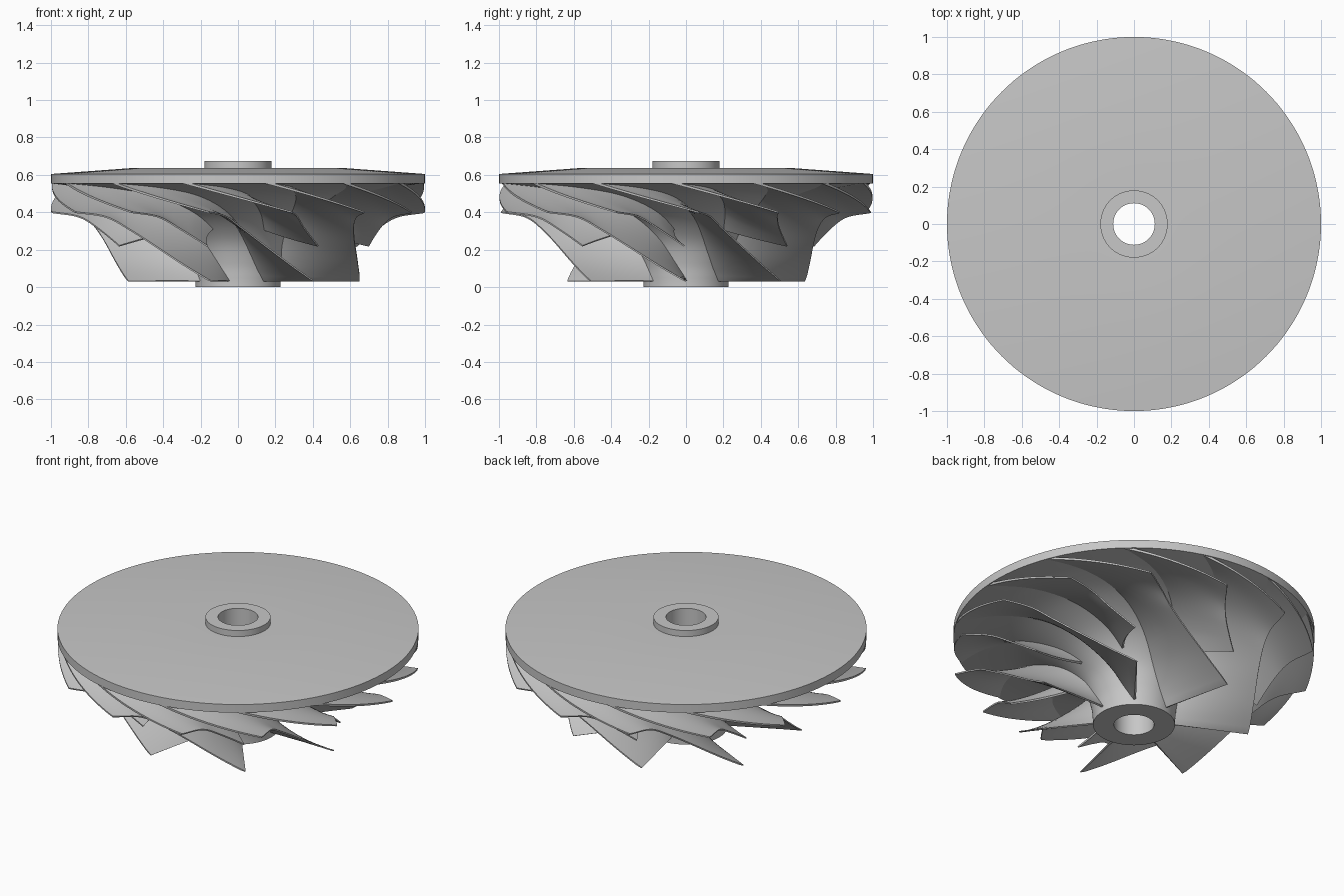
import bpy
import bmesh
import math
from mathutils import Vector

cube = bpy.data.objects.get("Cube")
if cube:
    bpy.data.objects.remove(cube)

metal = bpy.data.materials.new("grey_metal")
metal.use_nodes = True
GREY = (0.57, 0.57, 0.57, 1)
metal.diffuse_color = GREY
metal.node_tree.nodes["Principled BSDF"].inputs["Base Color"].default_value = GREY

# Flow paths: radius, height, wrap angle in degrees
HUB = [(.227, .03, 0), (.24, .13, 16.5), (.29, .26, 32.5), (.42, .39, 47),
       (.62, .485, 60), (.82, .53, 71), (1, .555, 82)]
SHROUD = [(.65, .03, 0), (.66, .12, 13.5), (.70, .22, 26.5), (.77, .31, 36.5),
          (.86, .375, 42.5), (1, .40, 47.5)]
BLADES = 7
PITCH = 360 / BLADES


def sample(path, t):
    """Smooth point on a path, t measured in path points."""
    pts = [Vector(p) for p in path]
    pts = [2 * pts[0] - pts[1]] + pts + [2 * pts[-1] - pts[-2]]
    i = min(int(t), len(path) - 2)
    u = t - i
    a, b, c, d = pts[i:i + 4]
    return 0.5 * (2 * b + (c - a) * u + (2 * a - 5 * b + 4 * c - d) * u ** 2
                  + (3 * b - a - 3 * c + d) * u ** 3)


def polar(r, z, degrees):
    a = math.radians(degrees)
    return Vector((r * math.sin(a), -r * math.cos(a), z))


def trimmed(p):
    """Keep blade points level at the inlet and inside the rim."""
    scale = min(1, 1 / math.hypot(p.x, p.y))
    return Vector((p.x * scale, p.y * scale, max(p.z, HUB[0][1])))


def finish(bm, name, angle):
    bmesh.ops.recalc_face_normals(bm, faces=bm.faces)
    mesh = bpy.data.meshes.new(name)
    bm.to_mesh(mesh)
    bm.free()
    obj = bpy.data.objects.new(name, mesh)
    bpy.context.collection.objects.link(obj)
    mesh.materials.append(metal)
    bpy.ops.object.select_all(action='DESELECT')
    obj.select_set(True)
    bpy.context.view_layer.objects.active = obj
    bpy.ops.object.shade_smooth_by_angle(angle=math.radians(angle))


def lathe(name, profile, steps=144):
    bm = bmesh.new()
    rings = [[bm.verts.new(polar(r, z, 360 * k / steps)) for k in range(steps)]
             for r, z in profile]
    for i, ring in enumerate(rings):
        after = rings[(i + 1) % len(rings)]
        for k in range(steps):
            n = (k + 1) % steps
            bm.faces.new((ring[k], ring[n], after[n], after[k]))
    finish(bm, name, 25)


def blade(name, base, hub_start, shroud_start, rows=36, cols=12):
    """Twisted sheet from hub to shroud, thinner towards the shroud."""
    hub_end, shroud_end = len(HUB) - 1, len(SHROUD) - 1
    sunk = Vector((-0.006, 0.008, 0))
    grid = []
    for i in range(rows + 1):
        f = i / rows
        root = sample(HUB, hub_start + (hub_end - hub_start) * f) + sunk * min(1, 6 * f)
        tip = sample(SHROUD, shroud_start + (shroud_end - shroud_start) * f)
        row = [root.lerp(tip, j / cols) for j in range(cols + 1)]
        grid.append([polar(r, z, base - wrap) for r, z, wrap in row])
    bm = bmesh.new()
    sides = [[], []]
    for i in range(rows + 1):
        for side in sides:
            side.append([])
        for j in range(cols + 1):
            along = grid[min(i + 1, rows)][j] - grid[max(i - 1, 0)][j]
            across = grid[i][min(j + 1, cols)] - grid[i][max(j - 1, 0)]
            n = along.cross(across).normalized() * (0.007 - 0.003 * j / cols)
            for side, s in zip(sides, (1, -1)):
                side[i].append(bm.verts.new(trimmed(grid[i][j] + n * s)))
    front, back = sides
    for i in range(rows):
        for j in range(cols):
            for s in sides:
                bm.faces.new((s[i][j], s[i + 1][j], s[i + 1][j + 1], s[i][j + 1]))
        for j in (0, cols):
            bm.faces.new((front[i][j], front[i + 1][j], back[i + 1][j], back[i][j]))
    for i in (0, rows):
        for j in range(cols):
            bm.faces.new((front[i][j], front[i][j + 1], back[i][j + 1], back[i][j]))
    finish(bm, name, 35)


# Hub, back disc, boss and bore in one turned body
BORE = 0.111
flow = [tuple(sample(HUB, k / 5))[:2] for k in range(5 * (len(HUB) - 1) + 1)]
lathe("hub_and_disc", [(BORE, 0), (.227, 0)] + flow
      + [(1, .605), (.55, .638), (.18, .638), (.18, .675), (BORE, .675)])

# Full blades with shorter splitter blades between them
for k in range(BLADES):
    start = 0.75 * PITCH + k * PITCH
    blade(f"main_blade_{k + 1}", start, 0, 0)
    blade(f"splitter_blade_{k + 1}", start + PITCH / 2, 2.35, 2)
